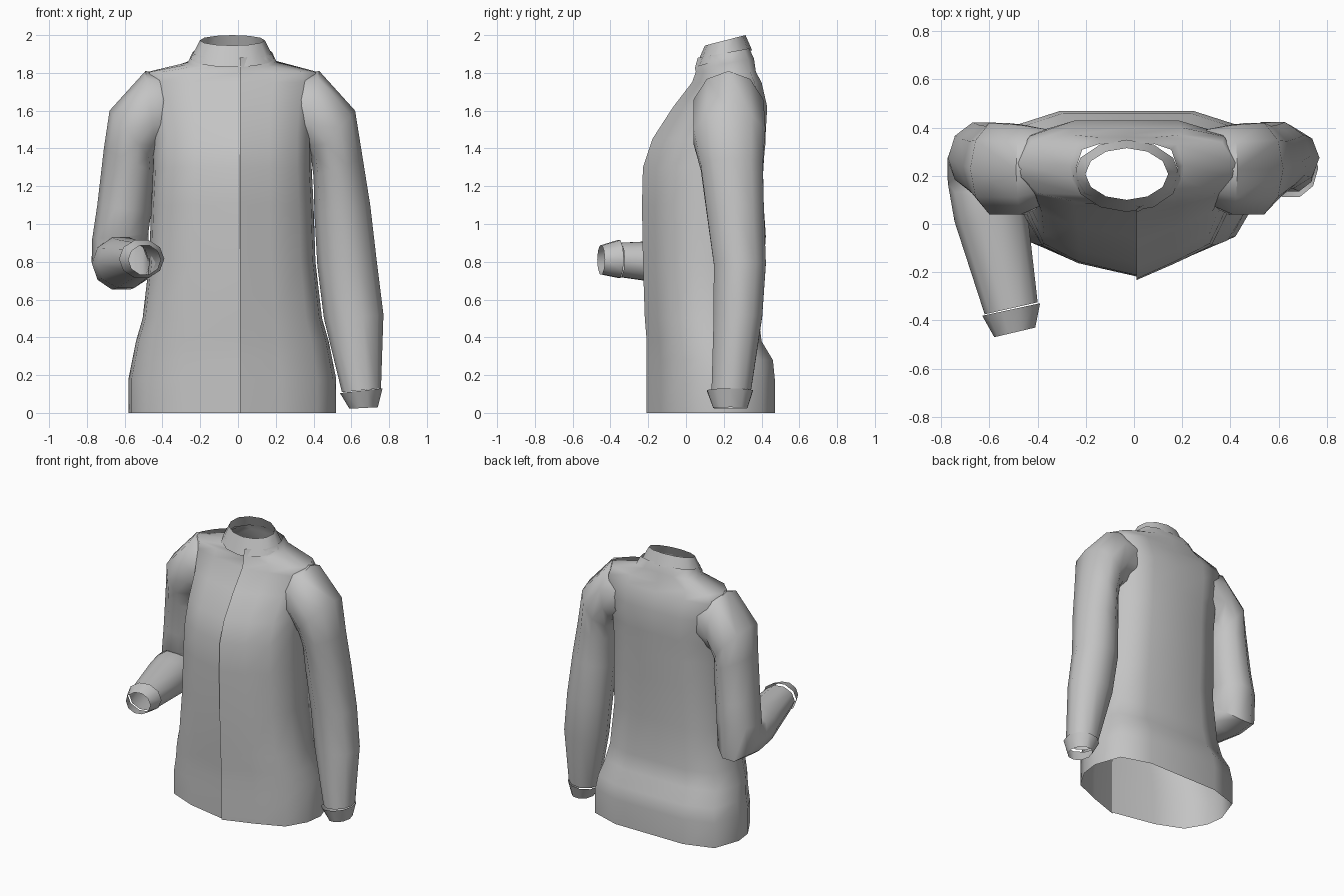
import bpy, bmesh, math
from mathutils import Vector as V

cube = bpy.data.objects.get("Cube")
if cube:
    bpy.data.objects.remove(cube)

cloth = bpy.data.materials.new("grey cloth")
cloth.use_nodes = True
GREY = (0.55, 0.55, 0.55, 1)
cloth.diffuse_color = GREY
cloth.node_tree.nodes["Principled BSDF"].inputs["Base Color"].default_value = GREY


def loft(name, rings, closed=True, sharp=50):
    """Skin a list of point rings as an open sleeve."""
    bm = bmesh.new()
    rows = [[bm.verts.new(p) for p in ring] for ring in rings]
    n = len(rows[0])
    for low, high in zip(rows, rows[1:]):
        for i in range(n if closed else n - 1):
            j = (i + 1) % n
            bm.faces.new((low[i], low[j], high[j], high[i]))
    bmesh.ops.recalc_face_normals(bm, faces=bm.faces)
    mesh = bpy.data.meshes.new(name)
    bm.to_mesh(mesh)
    bm.free()
    mesh.materials.append(cloth)
    ob = bpy.data.objects.new(name, mesh)
    bpy.context.collection.objects.link(ob)
    bpy.ops.object.select_all(action='DESELECT')
    ob.select_set(True)
    bpy.context.view_layer.objects.active = ob
    bpy.ops.object.shade_smooth_by_angle(angle=math.radians(sharp))
    return ob


def oval(centre, a, b, n=10):
    """Ring spanned by two half axes."""
    c, a, b = V(centre), V(a), V(b)
    return [c + a * math.cos(t) + b * math.sin(t)
            for t in (2 * math.pi * i / n for i in range(n))]


def arm_ring(outer, inner, front, back):
    """Ring of a hanging sleeve from its outer and inner (x, z) points."""
    o, i = V((outer[0], 0, outer[1])), V((inner[0], 0, inner[1]))
    mid = (o + i) / 2
    return oval(mid + V((0, (front + back) / 2, 0)), o - mid, (0, (back - front) / 2, 0))


# Torso: half outline as (sideways, front to back) fractions
HALF = [(0, 0), (.47, .1), (.82, .22), (.97, .43), (1, .62), (.88, .9), (.5, 1), (0, 1)]
CX = -.03


def torso_ring(z, half_width, front, back, tilt=0):
    left = [(u, t) for u, t in HALF]
    right = [(-u, t) for u, t in reversed(HALF[:-1])]
    ring = [V((CX + u * half_width, front + t * (back - front), z + t * tilt))
            for u, t in left + right]
    ring[0] += V((.04, -.008, 0))   # front edge lapping over
    ring[-1] += V((.055, .004, 0))  # edge tucked beneath
    return ring


torso = [(0, .55, -.2, .47), (.18, .55, -.2, .47), (.28, .53, -.2, .46), (.38, .51, -.2, .40),
         (.5, .475, -.21, .385), (.8, .44, -.22, .38), (1.1, .43, -.225, .40),
         (1.3, .42, -.22, .41), (1.45, .42, -.17, .42), (1.62, .43, -.06, .43),
         (1.75, .46, .04, .40), (1.805, .45, .06, .37), (1.825, .235, .055, .36, .05),
         (1.88, .21, .07, .335, .05)]
loft("torso", [torso_ring(*r) for r in torso], closed=False, sharp=70)


# Collar: tilted band, higher at the back
def collar_ring(half_width, front, back, z_front, z_back):
    return oval((CX, (front + back) / 2, (z_front + z_back) / 2), (half_width, 0, 0),
                (0, (back - front) / 2, (z_back - z_front) / 2), 12)


loft("collar", [collar_ring(.222, .05, .35, 1.83, 1.92),
                collar_ring(.172, .10, .315, 1.945, 2.0)])


# Shoulder rings shared by both sleeves
def shoulder(side):
    rings = [((.33, 1.79), (.33, 1.40), .08, .40), ((.46, 1.81), (.40, 1.37), .03, .42),
             ((.65, 1.6), (.42, 1.33), .03, .43)]
    return [arm_ring((CX + side * o[0], o[1]), (CX + side * i[0], i[1]), f, b)
            for o, i, f, b in rings]


# Straight left sleeve and cuff
left = [((.66, 1.35), (.40, 1.25), .07, .415), ((.70, 1.1), (.405, 1.05), .10, .42),
        ((.735, .8), (.42, .78), .14, .43), ((.77, .52), (.455, .5), .14, .41),
        ((.757, .13), (.55, .11), .13, .35)]
loft("left_sleeve", shoulder(1) + [arm_ring(*r) for r in left])
loft("left_cuff", [arm_ring((.765, .13), (.54, .105), .105, .36),
                   arm_ring((.74, .03), (.59, .022), .14, .33)])

# Bent right sleeve and cuff
upper = [((-.71, 1.4), (-.44, 1.27), .07, .415), ((-.745, 1.1), (-.46, 1.06), .1, .42),
         ((-.772, .92), (-.475, .95), .12, .43)]
fore = [((-.625, .27, .80), (-.15, 0, 0), (0, .14, -.13)),
        ((-.62, .18, .79), (-.153, -.01, 0), (0, .07, -.145)),
        ((-.595, .04, .79), (-.15, -.03, 0), (0, .02, -.135)),
        ((-.51, -.35, .81), (-.11, -.025, 0), (0, 0, -.095))]
loft("right_sleeve", shoulder(-1) + [arm_ring(*r) for r in upper] + [oval(*r) for r in fore])
loft("right_cuff", [oval((-.51, -.355, .815), (-.12, -.026, 0), (0, 0, -.105)),
                    oval((-.495, -.45, .81), (-.085, -.02, 0), (0, 0, -.08))])
